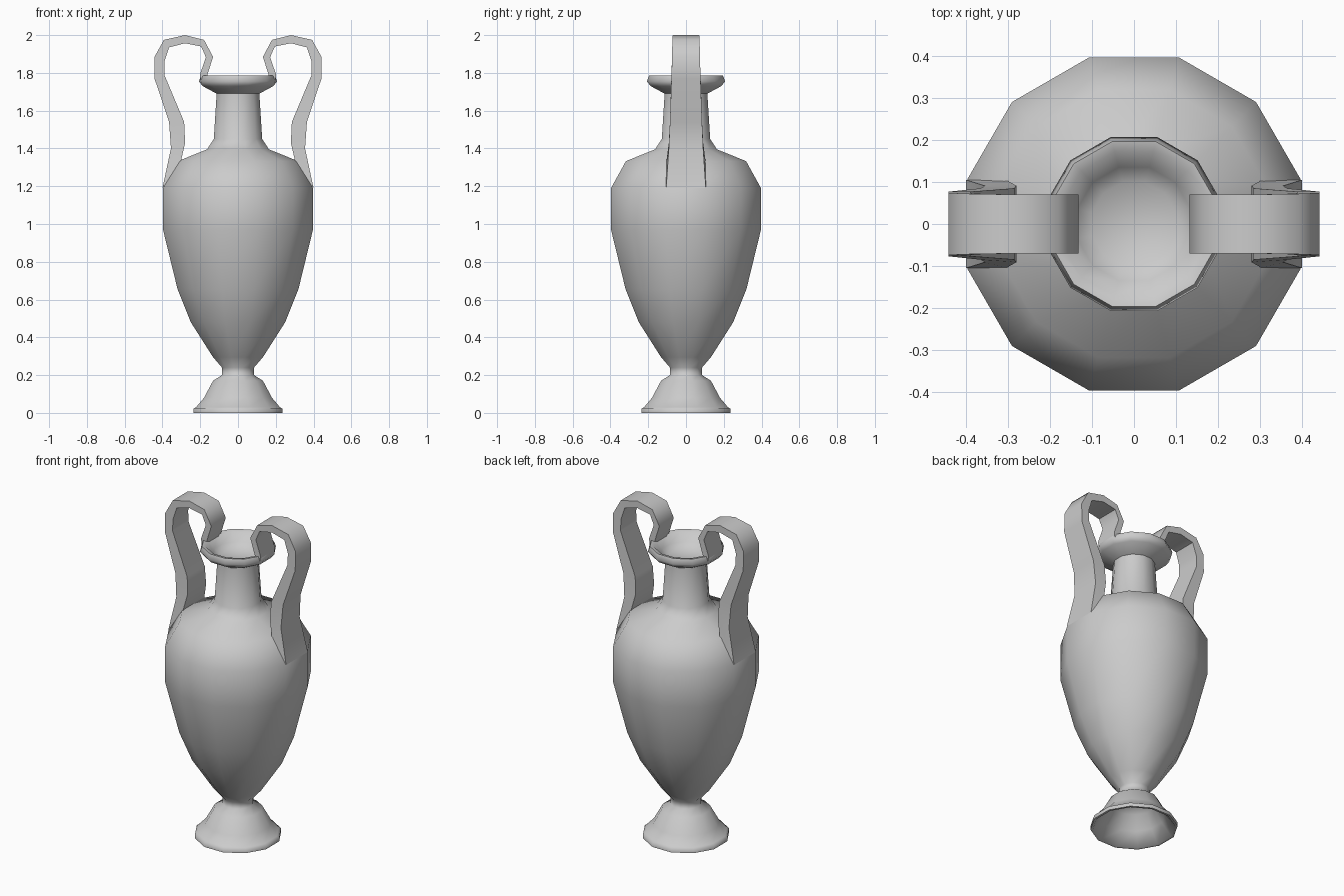
import bpy, bmesh, math

if "Cube" in bpy.data.objects:
    bpy.data.objects.remove(bpy.data.objects["Cube"])

SIDES = 12
FLAT = math.cos(math.pi / SIDES)   # profile widths are measured to the flats


def finish(name, bm, angle):
    bmesh.ops.recalc_face_normals(bm, faces=bm.faces)
    mesh = bpy.data.meshes.new(name)
    bm.to_mesh(mesh)
    bm.free()
    obj = bpy.data.objects.new(name, mesh)
    bpy.context.collection.objects.link(obj)
    bpy.ops.object.select_all(action='DESELECT')
    obj.select_set(True)
    bpy.context.view_layer.objects.active = obj
    bpy.ops.object.shade_smooth_by_angle(angle=math.radians(angle))
    return obj


def lathe(name, profile):
    bm = bmesh.new()
    rings = []
    for r, z in profile:
        ring = []
        for i in range(SIDES):
            a = 2 * math.pi * (i + 0.5) / SIDES
            ring.append(bm.verts.new((r / FLAT * math.cos(a), r / FLAT * math.sin(a), z)))
        rings.append(ring)
    for lo, hi in zip(rings, rings[1:]):
        for i in range(SIDES):
            j = (i + 1) % SIDES
            bm.faces.new((lo[i], lo[j], hi[j], hi[i]))
    bm.faces.new(rings[0])
    bm.faces.new(rings[-1])
    return finish(name, bm, 62)


# Vessel: hollow foot, body, neck, lip and shallow mouth
lathe("vase_body", [
    (0.07, 0.19), (0.12, 0.155), (0.165, 0.075), (0.222, 0.0),
    (0.235, 0.0), (0.235, 0.022), (0.222, 0.03), (0.18, 0.08), (0.132, 0.17),
    (0.085, 0.20), (0.085, 0.24), (0.132, 0.295), (0.25, 0.48),
    (0.32, 0.655), (0.397, 0.97), (0.397, 1.19), (0.318, 1.333),
    (0.164, 1.395), (0.128, 1.45), (0.113, 1.69), (0.187, 1.73),
    (0.207, 1.755), (0.196, 1.785), (0.172, 1.78), (0.135, 1.735), (0.10, 1.705),
])

# Handle stations: outer x, z, inner x, z, half width
STATIONS = [
    (0.400, 1.19, 0.305, 1.32, 0.105),
    (0.355, 1.40, 0.280, 1.43, 0.091),
    (0.365, 1.54, 0.285, 1.54, 0.085),
    (0.442, 1.77, 0.390, 1.79, 0.077),
    (0.442, 1.885, 0.390, 1.86, 0.074),
    (0.392, 1.975, 0.365, 1.935, 0.072),
    (0.280, 2.00, 0.280, 1.957, 0.07),
    (0.180, 1.975, 0.195, 1.94, 0.07),
    (0.132, 1.885, 0.170, 1.883, 0.07),
    (0.165, 1.78, 0.202, 1.79, 0.07),
    (0.165, 1.75, 0.195, 1.75, 0.07),
]


def handle(name, side):
    bm = bmesh.new()
    loops = []
    for ox, oz, ix, iz, w in STATIONS:
        loops.append([bm.verts.new((side * x, y, z)) for x, y, z in
                      ((ox, -w, oz), (ox, w, oz), (ix, w, iz), (ix, -w, iz))])
    for a, b in zip(loops, loops[1:]):
        for i in range(4):
            j = (i + 1) % 4
            bm.faces.new((a[i], a[j], b[j], b[i]))
    bm.faces.new(loops[0])
    bm.faces.new(loops[-1])
    finish(name, bm, 50)


# Pair of strap handles
handle("right_handle", 1)
handle("left_handle", -1)
